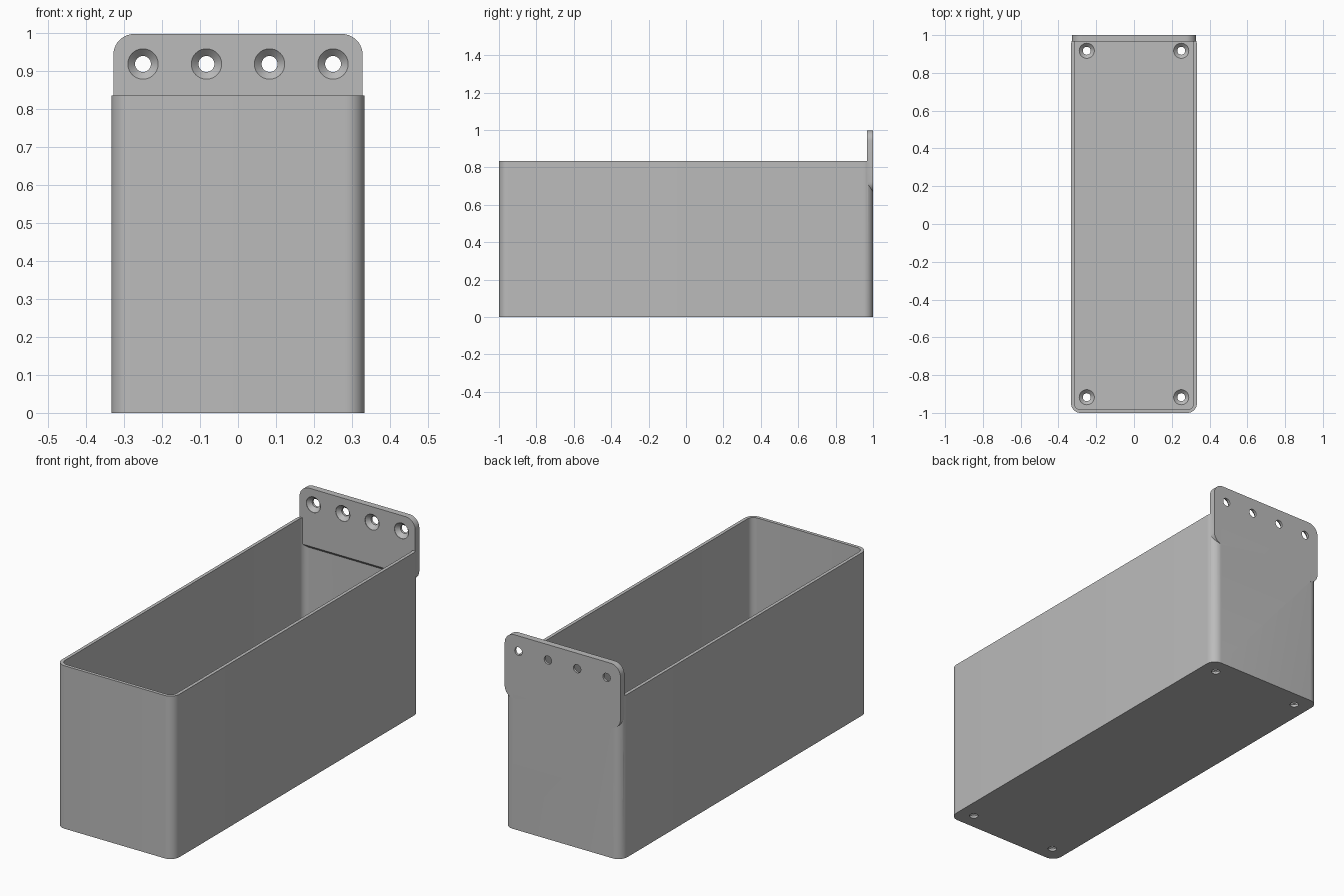
import bpy
import math
from mathutils import Matrix

cube = bpy.data.objects.get("Cube")
if cube:
    bpy.data.objects.remove(cube, do_unlink=True)

grey = bpy.data.materials.new("plain grey")
grey.use_nodes = True
tint = (0.5, 0.5, 0.5, 1)
grey.diffuse_color = tint
grey.node_tree.nodes["Principled BSDF"].inputs["Base Color"].default_value = tint


def loft(name, rings):
    """Closed solid skinned through rings with equal point counts."""
    n = len(rings[0])
    verts = [p for ring in rings for p in ring]
    faces = [tuple(reversed(range(n))), tuple(range(len(verts) - n, len(verts)))]
    for k in range(len(rings) - 1):
        for i in range(n):
            j = (i + 1) % n
            faces.append((k * n + i, k * n + j, (k + 1) * n + j, (k + 1) * n + i))
    mesh = bpy.data.meshes.new(name)
    mesh.from_pydata(verts, [], faces)
    mesh.materials.append(grey)
    obj = bpy.data.objects.new(name, mesh)
    bpy.context.collection.objects.link(obj)
    return obj


def rounded(hx, hy, r, z, steps=10):
    """Rounded rectangle outline at height z."""
    ring = []
    for q, (sx, sy) in enumerate([(1, 1), (-1, 1), (-1, -1), (1, -1)]):
        for i in range(steps + 1):
            a = math.pi / 2 * (q + i / steps)
            ring.append((sx * (hx - r) + r * math.cos(a), sy * (hy - r) + r * math.sin(a), z))
    return ring


def circle(r, z, n=40):
    return [(r * math.cos(2 * math.pi * i / n), r * math.sin(2 * math.pi * i / n), z) for i in range(n)]


def combine(target, tool, operation):
    """Apply a boolean and discard the tool."""
    mod = target.modifiers.new("combine", 'BOOLEAN')
    mod.operation, mod.object, mod.solver = operation, tool, 'EXACT'
    bpy.context.view_layer.objects.active = target
    bpy.ops.object.modifier_apply(modifier=mod.name)
    bpy.data.objects.remove(tool, do_unlink=True)


WALL, THICK, RIM, TOP, LOW = 0.017, 0.033, 0.835, 0.997, 0.667

# Open tray
tray = loft("wall_mounted_tray", [rounded(0.333, 1, 0.05, 0), rounded(0.333, 1, 0.05, RIM)])
cavity = loft("cavity", [rounded(0.333 - WALL, 1 - WALL, 0.033, z) for z in (THICK, 1.2)])
combine(tray, cavity, 'DIFFERENCE')

# Rear mounting plate, stood upright with a sloped inner lower edge
height = (TOP - LOW) / 2
plate = loft("mounting_plate", [rounded(0.328, height, 0.055, z) for z in (0, THICK)])
plate.data.transform(Matrix.Translation((0, 1, LOW + height)) @ Matrix.Rotation(math.pi / 2, 4, 'X'))
wedge = loft("slope_cutter", [[(x, 1 - THICK - 0.01, LOW - 0.01), (x, 1.01, LOW - 0.01),
                               (x, 1 - THICK - 0.01, LOW + THICK + 0.01)] for x in (-0.5, 0.5)])
combine(plate, wedge, 'DIFFERENCE')
combine(tray, plate, 'UNION')


def screw_hole(matrix):
    """Countersunk hole: wide face at local z = 0, running down -z."""
    cutter = loft("hole_cutter", [circle(0.021, -0.06), circle(0.021, -0.021),
                                  circle(0.04, -0.002), circle(0.04, 0.02)])
    cutter.data.transform(matrix)
    combine(tray, cutter, 'DIFFERENCE')


# Four screw holes across the plate, opening to the front
for x in (-0.25, -0.083, 0.083, 0.25):
    screw_hole(Matrix.Translation((x, 1 - THICK, 0.918)) @ Matrix.Rotation(math.pi / 2, 4, 'X'))

# Four screw holes in the floor corners
for x in (-0.25, 0.25):
    for y in (-0.917, 0.917):
        screw_hole(Matrix.Translation((x, y, THICK)))

# Smooth rounded corners, crisp edges
bpy.ops.object.select_all(action='DESELECT')
tray.select_set(True)
bpy.context.view_layer.objects.active = tray
bpy.ops.object.shade_smooth_by_angle(angle=math.radians(30))
